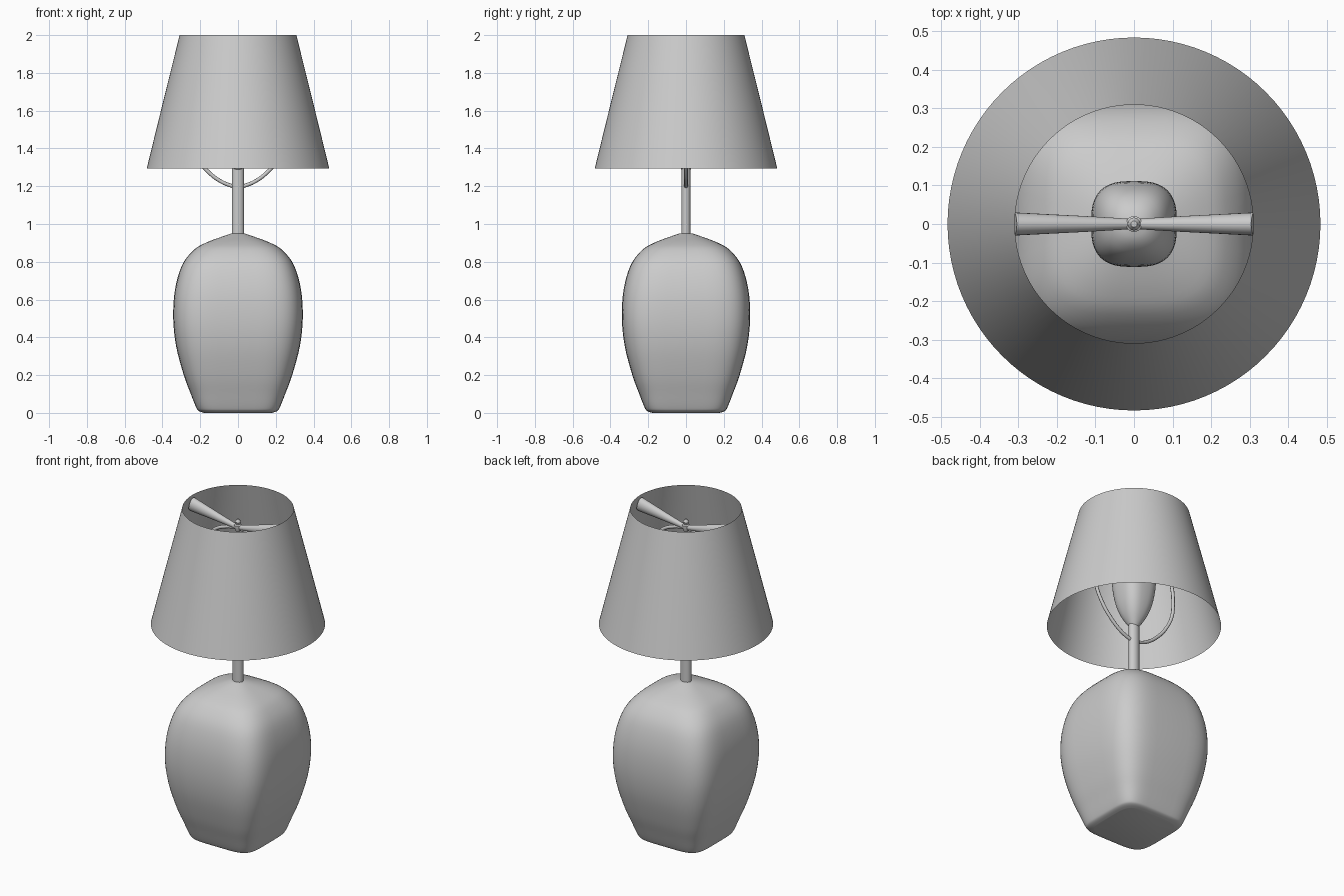
import bpy, bmesh, math
from mathutils import Matrix, Vector

if "Cube" in bpy.data.objects:
    bpy.data.objects.remove(bpy.data.objects["Cube"])


def loft(name, rows, sides=48, matrix=None, capped=True, angle=40):
    """Stack super-ellipse rings; each row is (z, half_x, half_y, exponent)."""
    bm = bmesh.new()
    rings = []
    for z, rx, ry, n in rows:
        ring = []
        for i in range(sides):
            a = 2 * math.pi * i / sides
            c, s = math.cos(a), math.sin(a)
            x = math.copysign(abs(c) ** (2 / n), c) * rx
            y = math.copysign(abs(s) ** (2 / n), s) * ry
            ring.append(bm.verts.new((x, y, z)))
        rings.append(ring)
    for lo, hi in zip(rings, rings[1:]):
        for i in range(sides):
            j = (i + 1) % sides
            bm.faces.new((lo[i], lo[j], hi[j], hi[i]))
    if capped:
        bm.faces.new(rings[0][::-1])
        bm.faces.new(rings[-1])
    if matrix:
        bm.transform(matrix)
    mesh = bpy.data.meshes.new(name)
    bm.to_mesh(mesh)
    bm.free()
    ob = bpy.data.objects.new(name, mesh)
    bpy.context.collection.objects.link(ob)
    bpy.ops.object.select_all(action='DESELECT')
    bpy.context.view_layer.objects.active = ob
    ob.select_set(True)
    bpy.ops.object.shade_smooth_by_angle(angle=math.radians(angle))
    return ob


def smooth_rows(points, steps=4):
    """Catmull-Rom interpolation of profile rows."""
    p = [Vector(q) for q in points]
    p = [p[0]] + p + [p[-1]]
    out = []
    for a, b, c, d in zip(p, p[1:], p[2:], p[3:]):
        for k in range(steps):
            t = k / steps
            out.append(0.5 * (2 * b + (c - a) * t + (2 * a - 5 * b + 4 * c - d) * t ** 2
                              + (3 * b - a - 3 * c + d) * t ** 3))
    return out + [p[-1]]


# Rounded-square ceramic body
body = [(0.0, 0.18, 5), (0.01, 0.208, 5), (0.03, 0.222, 5), (0.1, 0.25, 4.6),
        (0.2, 0.287, 4.4), (0.35, 0.327, 4.2), (0.5, 0.343, 4.2), (0.65, 0.334, 4),
        (0.78, 0.297, 3.8), (0.86, 0.237, 3.5), (0.9, 0.172, 3.2), (0.933, 0.085, 2.6),
        (0.95, 0.034, 2)]
loft("body", [(z, r, r * 0.99, n) for z, r, n in smooth_rows(body)], 64, angle=60)

# Stem
loft("stem", [(0.94, 0.032, 0.025, 2), (1.31, 0.032, 0.025, 2)], 24)

# Light bulb
bulb = [(1.285, 0.022, 2), (1.31, 0.04, 2.2), (1.36, 0.068, 2.5), (1.43, 0.092, 2.7),
        (1.53, 0.108, 2.8), (1.63, 0.111, 2.8), (1.72, 0.102, 2.8), (1.79, 0.08, 2.6),
        (1.83, 0.045, 2.3), (1.842, 0.008, 2)]
loft("bulb", [(z, r, r, n) for z, r, n in smooth_rows(bulb, 3)], 40, angle=60)

# Open conical shade
loft("shade", [(1.295, 0.483, 0.483, 2), (1.65, 0.396, 0.396, 2), (2.0, 0.309, 0.309, 2)],
     96, capped=False)

# Flared arms holding the shade
for side, label in ((-1, "left"), (1, "right")):
    tilt = math.atan2(0.315, 0.06)
    m = Matrix.Translation((0, 0, 1.885)) @ Matrix.Rotation(side * tilt, 4, 'Y')
    loft("shade_arm_" + label, [(0, 0.012, 0.013, 2), (0.12, 0.022, 0.02, 2),
                                (0.317, 0.042, 0.03, 2)], 24, m)

# Finial
loft("finial", [(1.865, 0.014, 0.014, 2), (1.885, 0.021, 0.021, 2), (1.9, 0.021, 0.021, 2),
                (1.905, 0.012, 0.012, 2), (1.92, 0.017, 0.017, 2), (1.935, 0.008, 0.008, 2)], 12)

# Wire harp around the bulb
half = [(0.02, 1.197), (0.09, 1.225), (0.17, 1.288), (0.235, 1.37), (0.275, 1.46),
        (0.283, 1.54), (0.272, 1.65), (0.23, 1.75), (0.16, 1.83), (0.08, 1.868)]
path = half + [(0, 1.88)] + [(-x, z) for x, z in reversed(half)]
curve = bpy.data.curves.new("harp", 'CURVE')
curve.dimensions = '3D'
curve.bevel_depth = 0.01
curve.bevel_resolution = 2
curve.use_fill_caps = True
spline = curve.splines.new('BEZIER')
spline.bezier_points.add(len(path) - 1)
for bp, (x, z) in zip(spline.bezier_points, path):
    bp.co = (x, 0, z)
    bp.handle_left_type = bp.handle_right_type = 'AUTO'
spline.resolution_u = 4
bpy.context.collection.objects.link(bpy.data.objects.new("harp", curve))
